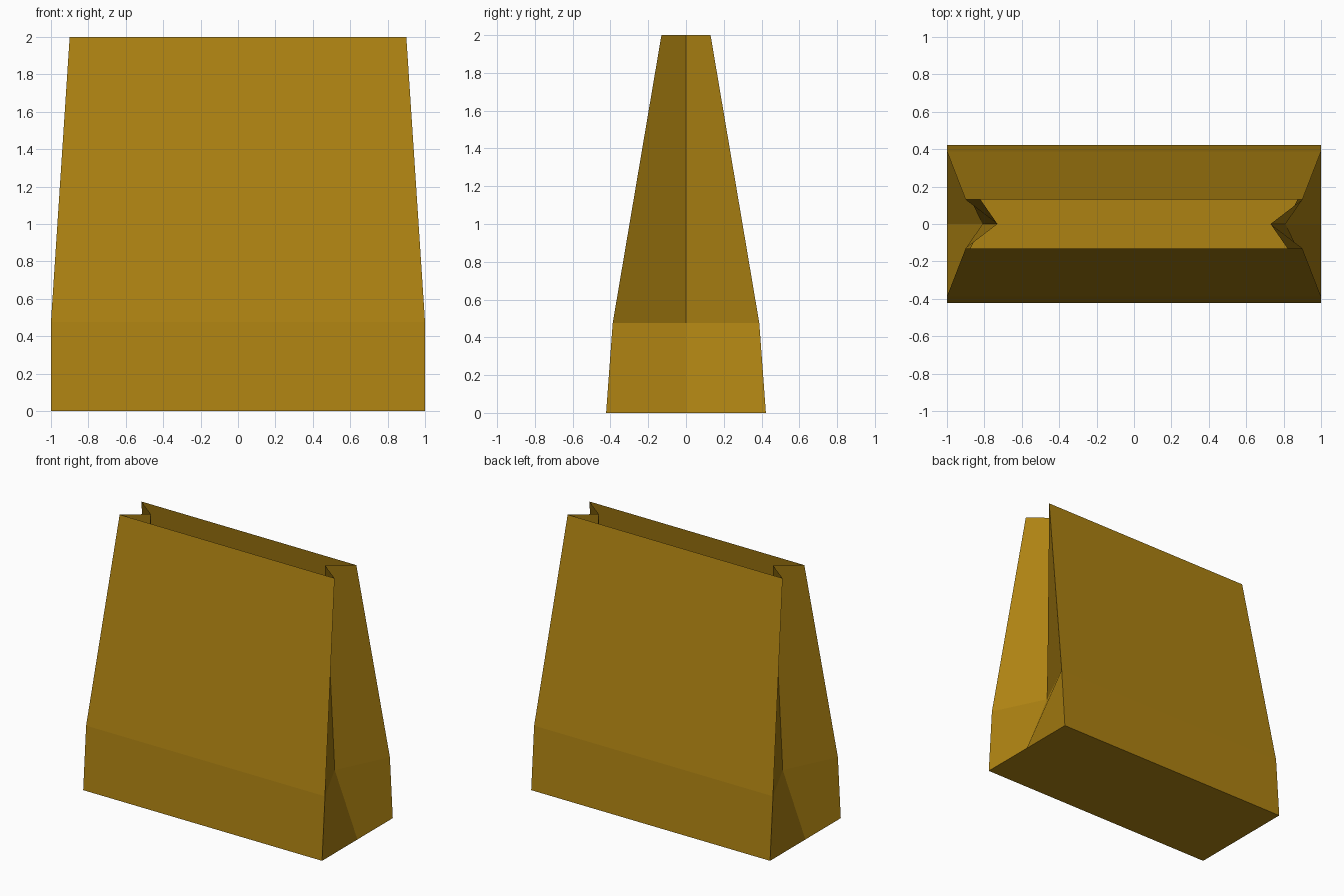
import bpy, bmesh

if "Cube" in bpy.data.objects:
    bpy.data.objects.remove(bpy.data.objects["Cube"])

paper = bpy.data.materials.new("kraft_paper")
paper.diffuse_color = (0.42, 0.225, 0.006, 1)
paper.use_nodes = True
paper.node_tree.nodes["Principled BSDF"].inputs["Base Color"].default_value = paper.diffuse_color

bm = bmesh.new()

# Rings from bottom to top: corner x, corner y, side fold x, height
LEVELS = [(1.0, 0.423, 1.0, 0.0), (1.0, 0.388, 0.81, 0.475), (0.9, 0.13, 0.73, 2.0)]


def ring(cx, cy, fx, z):
    pts = {(sx, sy): bm.verts.new((sx * cx, sy * cy, z)) for sx in (-1, 1) for sy in (-1, 1)}
    for sx in (-1, 1):
        pts[sx, 0] = bm.verts.new((sx * fx, 0, z))
    return pts


def face(verts, flip):
    bm.faces.new(verts[::-1] if flip else verts)


rings = [ring(*level) for level in LEVELS]
base, crease, rim = rings

# Flat bottom
face([base[k] for k in ((-1, -1), (-1, 0), (-1, 1), (1, 1), (1, 0), (1, -1))], False)

# Front and back panels
for lo, hi in zip(rings, rings[1:]):
    for sy in (-1, 1):
        face([lo[-1, sy], lo[1, sy], hi[1, sy], hi[-1, sy]], sy > 0)

# Folded side gussets, mirrored to all four corners
for sx in (-1, 1):
    for sy in (-1, 1):
        flip = sx * sy < 0
        face([rim[sx, sy], rim[sx, 0], crease[sx, 0], crease[sx, sy]], flip)
        face([crease[sx, 0], base[sx, 0], base[sx, sy], crease[sx, sy]], not flip)

mesh = bpy.data.meshes.new("paper_bag")
bm.to_mesh(mesh)
bm.free()
mesh.materials.append(paper)
bag = bpy.data.objects.new("paper_bag", mesh)
bpy.context.collection.objects.link(bag)
